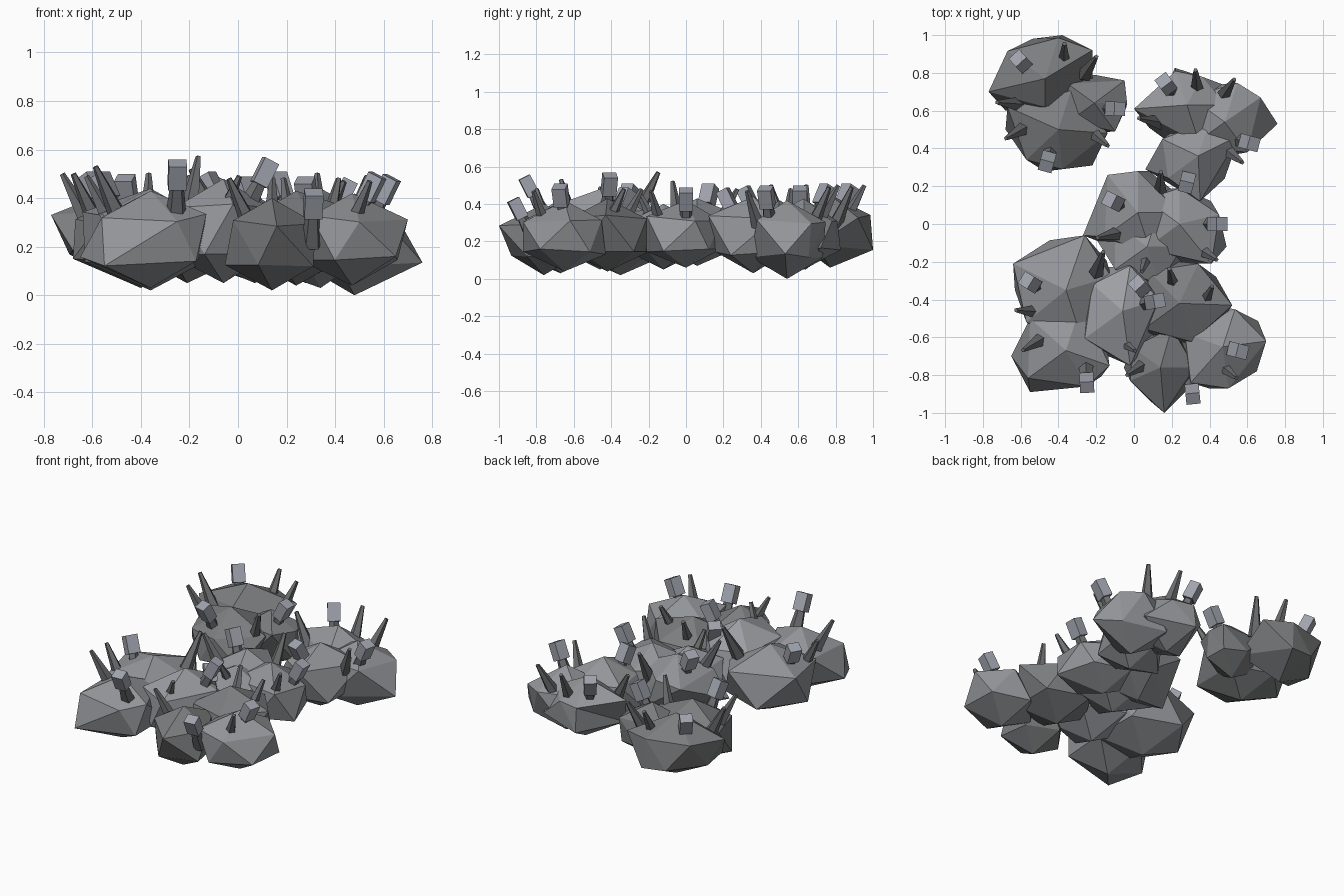
import bpy, bmesh, math, random
from mathutils import Vector, Matrix

if "Cube" in bpy.data.objects:
    bpy.data.objects.remove(bpy.data.objects["Cube"])

random.seed(4)


def material(name, r, g, b):
    m = bpy.data.materials.new(name)
    m.diffuse_color = (r, g, b, 1)
    m.use_nodes = True
    m.node_tree.nodes["Principled BSDF"].inputs["Base Color"].default_value = m.diffuse_color
    return m


STONE = material("stone", .29, .30, .315)
DARK = material("dark_stone", .20, .205, .21)
PALE = material("pale_stone", .34, .35, .375)
SPIKE = material("spike_stone", .15, .153, .16)
BLOCK = material("block_stone", .35, .37, .42)


def finish(name, bm, *mats):
    bmesh.ops.recalc_face_normals(bm, faces=bm.faces)
    mesh = bpy.data.meshes.new(name)
    bm.to_mesh(mesh)
    bm.free()
    for m in mats:
        mesh.materials.append(m)
    bpy.context.collection.objects.link(bpy.data.objects.new(name, mesh))


def rock(name, mat, cx, cy, r, top, bottom, corners):
    """Twelve-point boulder; ring points are drawn out to plan corners (x, y, optional ring: 1 upper, -1 lower)."""
    bm = bmesh.new()
    bmesh.ops.create_icosphere(bm, subdivisions=1, radius=1)
    zm, rz = (top + bottom) / 2, (top - bottom) / 2
    ring = []
    for v in bm.verts:
        if abs(v.co.z) < 0.9:
            ring.append((math.atan2(v.co.y, v.co.x), math.copysign(1, v.co.z), v))
        k = r * random.uniform(0.94, 1.1)
        v.co = (cx + v.co.x * k, cy + v.co.y * k, zm + v.co.z * rz)
    for x, y, *level in sorted(corners, key=len, reverse=True):
        a = math.atan2(y - cy, x - cx)
        fits = [p for p in ring if not level or p[1] == level[0]]
        best = min(fits, key=lambda p: abs(math.remainder(p[0] - a, math.tau)))
        ring.remove(best)
        v = best[2]
        v.co.x, v.co.y = x, y
        v.co.z += random.uniform(-0.02, 0.02)
    finish(name, bm, mat)


def leaning(centre, x, y, tilt):
    """Outward direction in plan and the leaning axis."""
    d = Vector((x - centre[0], y - centre[1], 0)).normalized()
    axis = d * math.sin(tilt) + Vector((0, 0, math.cos(tilt)))
    return d, axis, axis.to_track_quat('Z', 'Y').to_matrix().to_4x4()


def spike(name, centre, x, y, top):
    d, axis, rot = leaning(centre, x, y, math.radians(28))
    length = 0.24
    mid = Vector((x, y, top)) + d * 0.055 - axis * length / 2
    bm = bmesh.new()
    bmesh.ops.create_cone(bm, cap_ends=True, segments=5, radius1=0.042, radius2=0.012,
                          depth=length, matrix=Matrix.Translation(mid) @ rot)
    finish(name, bm, SPIKE)


def capped_post(name, centre, x, y, top):
    d, axis, rot = leaning(centre, x, y, math.radians(27))
    c = Vector((x, y, top - 0.065))
    bm = bmesh.new()
    bmesh.ops.create_cube(bm, size=1, matrix=Matrix.Translation(c) @ rot
                          @ Matrix.Diagonal((0.075, 0.065, 0.11, 1)))
    block = set(bm.faces)
    bmesh.ops.create_cone(bm, cap_ends=True, segments=5, radius1=0.045, radius2=0.028,
                          depth=0.15, matrix=Matrix.Translation(c - axis * 0.115) @ rot)
    for f in bm.faces:
        f.material_index = 0 if f in block else 1
    finish(name, bm, BLOCK, SPIKE)


# Back left island
rock("back_left_rock_a", DARK, -.47, .77, .26, .45, .06,
     [(-.38, 1.0, -1), (-.22, .92, 1), (-.77, .70, 1), (-.68, .60), (-.47, .62), (-.22, .70)])
rock("back_left_rock_b", DARK, -.21, .64, .19, .40, .05,
     [(-.21, .79), (-.05, .76, 1), (-.04, .62, -1), (-.10, .49)])
rock("back_left_rock_c", DARK, -.40, .50, .24, .42, .03,
     [(-.68, .50, -1), (-.57, .34), (-.38, .29), (-.22, .31), (-.14, .48), (-.67, .62)])
# Back right island
rock("back_right_rock_a", STONE, .28, .63, .23, .43, .05,
     [(0, .61, 1), (.22, .81, 1), (.36, .78), (.08, .51), (.52, .72)])
rock("back_right_rock_b", STONE, .48, .54, .23, .42, .0,
     [(.67, .67, 1), (.76, .53, -1), (.60, .38, 1), (.36, .73)])
rock("back_right_rock_c", STONE, .34, .36, .22, .44, .03,
     [(.15, .45), (.06, .29, -1), (.35, .12, 1), (.48, .24), (.56, .47, 1)])
# Middle island
rock("middle_rock_a", STONE, .02, .06, .25, .43, .07,
     [(-.14, .26, 1), (-.27, -.06, -1), (.02, .28), (.08, .28)])
rock("middle_rock_b", STONE, .24, .0, .23, .42, .06,
     [(.24, .19), (.45, .05), (.49, -.12), (.41, -.21), (.26, -.21)])
rock("middle_rock_c", STONE, .07, -.12, .22, .40, .05,
     [(-.20, -.08), (-.10, -.24), (.25, -.22)])
# Front left island
rock("front_left_rock_a", STONE, -.36, -.35, .29, .44, .02,
     [(-.64, -.21, 1), (-.26, -.06, 1), (-.57, -.52, 1), (-.12, -.28)])
rock("front_left_rock_b", STONE, -.36, -.67, .27, .43, .03,
     [(-.65, -.70, -1), (-.55, -.89, -1), (-.25, -.86), (-.13, -.75, 1), (-.16, -.50), (-.55, -.50)])
rock("front_left_rock_c", PALE, -.06, -.46, .26, .48, .05,
     [(-.02, -.22, 1), (.13, -.40), (-.02, -.75), (.09, -.62), (-.22, -.32)])
# Front right island
rock("front_right_rock_a", DARK, .24, -.42, .25, .43, .04,
     [(.34, -.21), (.52, -.43), (.08, -.25)])
rock("front_right_rock_b", STONE, .47, -.65, .24, .42, .04,
     [(.43, -.43), (.70, -.62, 1), (.65, -.78), (.50, -.87), (.30, -.84, 1), (.27, -.58)])
rock("front_right_rock_c", DARK, .14, -.76, .20, .40, .02,
     [(.16, -1.0, 1), (-.02, -.83), (.31, -.85), (.20, -.55)])

# Ring of spikes and capped posts leaning outward on each island
islands = {
    "back_left": ((-.38, .62),
                  [(-.37, .90, .50), (-.23, .84, .49), (-.18, .45, .47), (-.63, .48, .50), (-.67, .64, .50)],
                  [(-.60, .86, .51), (-.10, .61, .50), (-.46, .33, .50)]),
    "back_right": ((.35, .50),
                   [(.33, .76, .50), (.50, .72, .49), (.53, .36, .47), (.08, .55, .48)],
                   [(.17, .74, .51), (.61, .43, .50), (.28, .22, .49)]),
    "middle": ((.13, .0),
               [(.14, .22, .48), (.39, -.16, .47), (-.14, -.06, .52), (.06, -.20, .46)],
               [(-.11, .12, .51), (.44, .0, .49)]),
    "front_left": ((-.27, -.48),
                   [(-.57, -.46, .49), (-.54, -.64, .53), (-.04, -.64, .49), (-.18, -.20, .57)],
                   [(-.55, -.31, .51), (-.25, -.84, .56), (.11, -.41, .57)]),
    "front_right": ((.28, -.60),
                    [(.20, -.29, .48), (.39, -.38, .48), (.50, -.78, .47), (.01, -.77, .48)],
                    [(.03, -.33, .49), (.55, -.67, .51), (.31, -.90, .44)]),
}
for label, (centre, spikes, posts) in islands.items():
    for i, p in enumerate(spikes):
        spike(f"{label}_spike_{i + 1}", centre, *p)
    for i, p in enumerate(posts):
        capped_post(f"{label}_post_{i + 1}", centre, *p)
